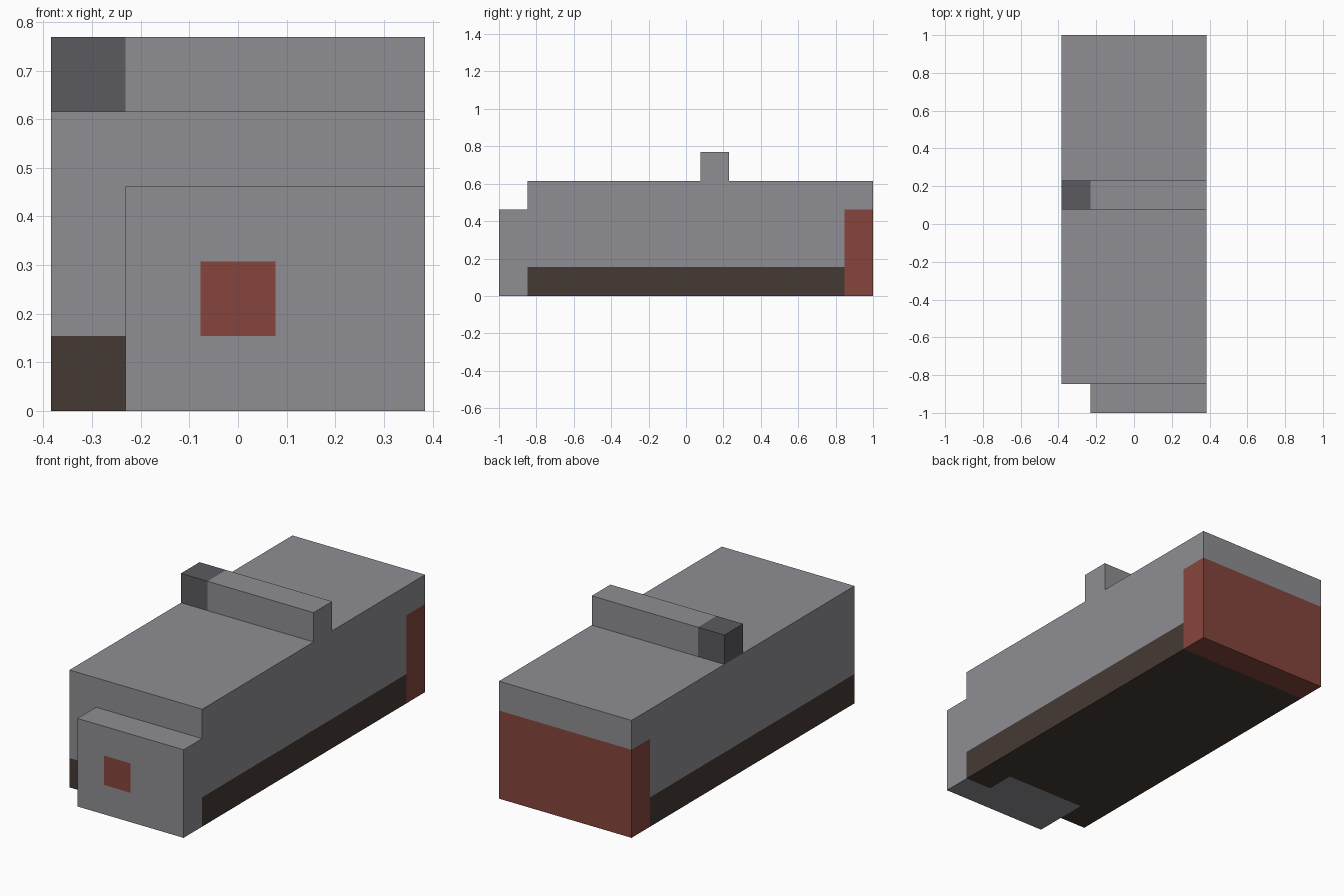
import bpy, bmesh
from mathutils import Vector

if "Cube" in bpy.data.objects:
    bpy.data.objects.remove(bpy.data.objects["Cube"])

U = 2 / 13  # one block


def linear(c):
    return tuple(((v / 255 + 0.055) / 1.055) ** 2.4 for v in c) + (1.0,)


MATS = []
for name, rgb in [("grey", (143, 142, 147)), ("dark grey", (91, 90, 95)),
                  ("brown", (70, 58, 52)), ("red", (134, 69, 60))]:
    m = bpy.data.materials.new(name)
    m.diffuse_color = linear(rgb)
    m.use_nodes = True
    m.node_tree.nodes["Principled BSDF"].inputs["Base Color"].default_value = m.diffuse_color
    MATS.append(m)
GREY, DARK, BROWN, RED = range(4)


def body_colour(x, y, z):
    if y == 12 and z < 3:
        return RED                       # rear panel wraps the corners
    if z == 0 and not (y == 1 and 1 <= x <= 3):
        return BROWN                     # underside band
    return GREY


def nose_colour(x, y, z):
    return RED if (x, z) == (2, 1) else GREY   # square at the front


def bar_colour(x, y, z):
    return DARK if x == 0 else GREY      # dark end block


# Parts as block ranges: (x0, x1), (y0, y1), (z0, z1)
PARTS = {
    "body": ((0, 5), (1, 13), (0, 4), body_colour),
    "nose": ((1, 5), (0, 1), (0, 3), nose_colour),
    "top_bar": ((0, 5), (7, 8), (4, 5), bar_colour),
}


def cells(part):
    rx, ry, rz, _ = part
    return [(x, y, z) for x in range(*rx) for y in range(*ry) for z in range(*rz)]


FILLED = {c for p in PARTS.values() for c in cells(p)}

for name, part in PARTS.items():
    bm = bmesh.new()
    for c in cells(part):
        for axis in range(3):
            for side in (0, 1):
                n = list(c)
                n[axis] += 2 * side - 1
                if tuple(n) in FILLED:
                    continue             # only exposed block sides
                a, b = (axis + 1) % 3, (axis + 2) % 3
                loop = [(0, 0), (1, 0), (1, 1), (0, 1)]
                verts = []
                for da, db in loop if side else loop[::-1]:
                    p = Vector(c)
                    p[axis] += side
                    p[a] += da
                    p[b] += db
                    verts.append(bm.verts.new((p - Vector((2.5, 6.5, 0))) * U))
                bm.faces.new(verts).material_index = part[3](*c)
    # Weld blocks and merge flat areas of one colour
    bmesh.ops.remove_doubles(bm, verts=bm.verts[:], dist=1e-4)
    bmesh.ops.dissolve_limit(bm, angle_limit=0.01, verts=bm.verts[:],
                             edges=bm.edges[:], delimit={'MATERIAL'})
    mesh = bpy.data.meshes.new(name)
    for m in MATS:
        mesh.materials.append(m)
    bm.to_mesh(mesh)
    bm.free()
    bpy.context.collection.objects.link(bpy.data.objects.new(name, mesh))
